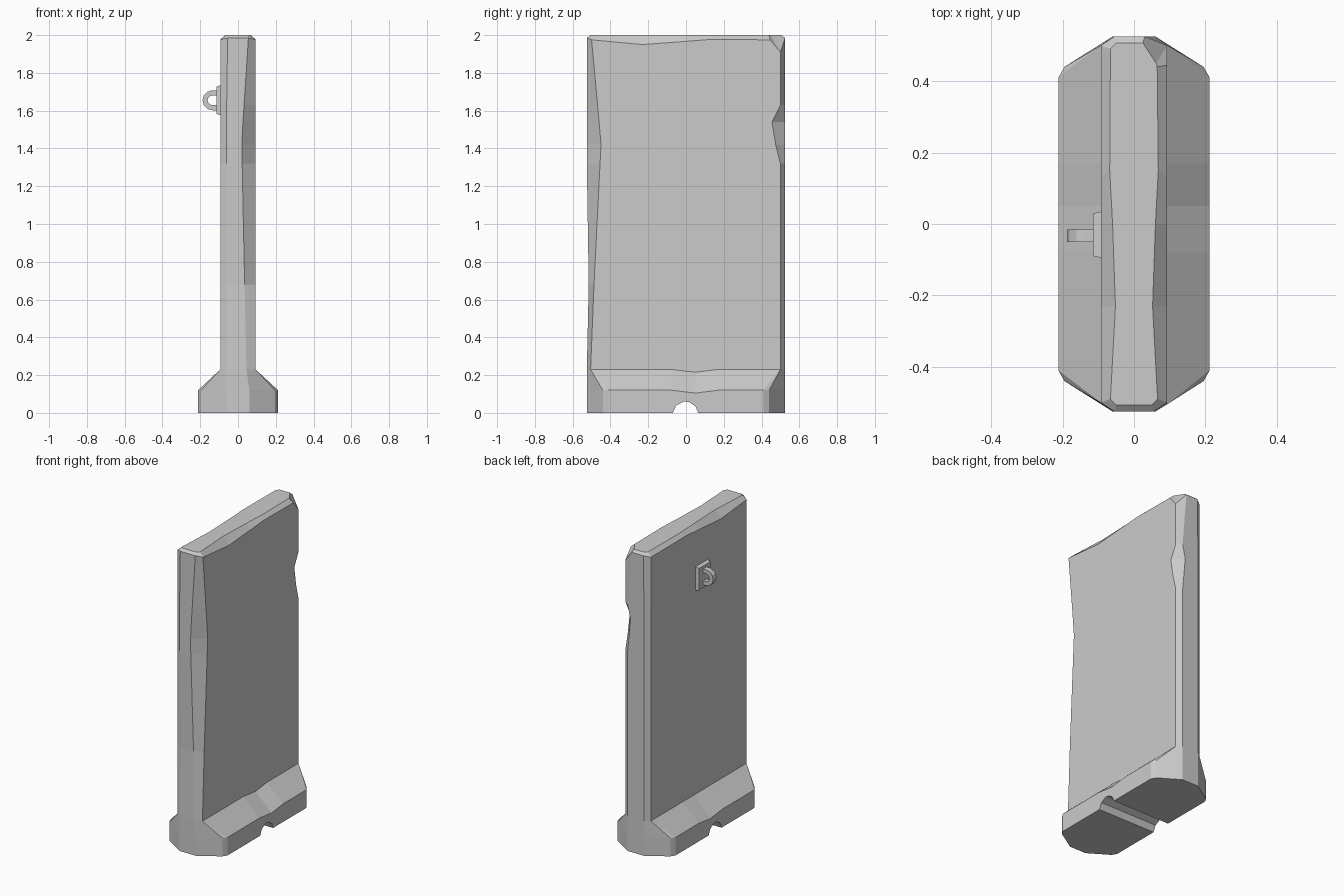
import bpy, bmesh
from math import cos, sin, pi

if "Cube" in bpy.data.objects:
    bpy.data.objects.remove(bpy.data.objects["Cube"])

HX, HY = 0.093, 0.525      # wall half thickness and half width
SIGNS = [(1, -1), (1, 1), (-1, 1), (-1, -1)]


def make_object(name, bm):
    bmesh.ops.recalc_face_normals(bm, faces=bm.faces)
    mesh = bpy.data.meshes.new(name)
    bm.to_mesh(mesh)
    bm.free()
    obj = bpy.data.objects.new(name, mesh)
    bpy.context.collection.objects.link(obj)
    return obj


def prism(name, outline, vec):
    bm = bmesh.new()
    face = bm.faces.new([bm.verts.new(p) for p in outline])
    res = bmesh.ops.extrude_face_region(bm, geom=[face])
    top = [v for v in res["geom"] if isinstance(v, bmesh.types.BMVert)]
    bmesh.ops.translate(bm, verts=top, vec=vec)
    return make_object(name, bm)


def ring(corners, mids):
    """corners: end, middle and side point per corner; mids: (y, z) or (y, z, x) on each long side."""
    out = []
    for i, ((sx, sy), pts) in enumerate(zip(SIGNS, corners)):
        pts = [(sx * x, sy * y, z) for x, y, z in pts]
        out += pts if i in (0, 2) else pts[::-1]
        if i == 0:
            out += mids[0]
        elif i == 2:
            out += mids[1][::-1]
    return out


def foot_ring(z, zmid):
    c = [(0.06, HY, z), (0.195, 0.44, z), (0.212, 0.41, z)]
    ys = (-0.08, 0.05, 0.17)
    return ring([c] * 4, [[(s * 0.212, y, zz) for y, zz in zip(ys, (z, zmid, z))] for s in (1, -1)])


def wall_ring(z, front, back, dent=0.0, ends=(HY, HY)):
    """front and back: side y and end x of the two worn corners on +x."""
    corners = []
    for i, (sy, ex) in enumerate([front, back, (0.5, 0.06), (0.5, 0.06)]):
        ey = ends[0] if i in (0, 3) else ends[1]
        corners.append([(ex, ey, z), (HX, sy, z), (HX, sy, z)])
    ys = (-0.08, 0.05, 0.17)
    return ring(corners, [[(s * HX, y, z - (dent if y == 0.05 and s > 0 else 0)) for y in ys]
                          for s in (1, -1)])


# Slab: lofted outline from the splayed foot up the worn wall
rings = [foot_ring(0, 0), foot_ring(0.12, 0.105)]
rings += [
    wall_ring(0.23, (0.505, 0.045), (0.5, 0.06), 0.015),
    wall_ring(0.68, (0.487, 0.035), (0.5, 0.06), ends=(0.515, HY)),
    wall_ring(1.32, (0.455, 0.022), (0.5, 0.06)),
    wall_ring(1.42, (0.45, 0.02), (0.475, 0.05)),
    wall_ring(1.54, (0.46, 0.026), (0.455, 0.04)),
    wall_ring(1.63, (0.468, 0.032), (0.5, 0.06)),
]
# Chipped shoulder under the top edge
plain = [(0.055, HY, 1.985), (HX, 0.5, 1.975), (HX, 0.5, 1.975)]
chipped = [(0.03, HY, 1.985), (HX, 0.5, 1.91), (HX, 0.445, 1.975)]
rings.append(ring([plain, chipped, plain, plain],
                  [[(s * HX, y, z) for y, z in ((-0.23, 1.95), (0, 1.967), (0.13, 1.977))]
                   for s in (1, -1)]))
# Top surface
cap = [(0.05, 0.507, 2.0), (0.066, 0.49, 2.0), (0.066, 0.49, 2.0)]
cap_chip = [(0.025, 0.507, 2.0), (0.062, 0.45, 2.0), (0.065, 0.44, 2.0)]
rings.append(ring([cap, cap_chip, cap, cap],
                  [[(s * x, y, 2.0) for x, y in ((0.052, -0.23), (0.06, 0), (0.068, 0.15))]
                   for s in (1, -1)]))

bm = bmesh.new()
loops = [[bm.verts.new(p) for p in r] for r in rings]
n = len(loops[0])
for a, b in zip(loops, loops[1:]):
    for i in range(n):
        j = (i + 1) % n
        bm.faces.new((a[i], a[j], b[j], b[i]))
bm.faces.new(loops[0][::-1])
bm.faces.new(loops[-1])
bmesh.ops.remove_doubles(bm, verts=bm.verts, dist=0.0005)
slab = make_object("barrier_slab", bm)

# Drain channel cut across the underside of the foot
channel = [(-0.07, -0.05), (-0.07, 0), (-0.052, 0.04), (-0.01, 0.06),
           (0.015, 0.058), (0.05, 0.035), (0.065, 0), (0.065, -0.05)]
cutter = prism("channel_cutter", [(-0.4, y, z) for y, z in channel], (0.8, 0, 0))
cutter.hide_render = True
mod = slab.modifiers.new("channel", "BOOLEAN")
mod.operation = "DIFFERENCE"
mod.solver = "EXACT"
mod.object = cutter
bpy.context.view_layer.objects.active = slab
bpy.ops.object.modifier_apply(modifier=mod.name)
bpy.data.objects.remove(cutter)

# Anchor plate on the -x face
plate = prism("anchor_plate", [(-0.09, -0.095, 1.575), (-0.09, 0.035, 1.575),
                               (-0.09, 0.035, 1.735), (-0.09, -0.095, 1.735)], (-0.025, 0, 0))
for v in plate.data.vertices:
    if v.co.x < -0.1:
        v.co.y = -0.03 + (v.co.y + 0.03) * 0.92
        v.co.z = 1.655 + (v.co.z - 1.655) * 0.9

# Lifting loop: half ring with short legs into the plate


def arc(r):
    pts = [(-0.135 - r * sin(pi * i / 6), -0.05, 1.655 + r * cos(pi * i / 6)) for i in range(7)]
    return [(-0.11, -0.05, 1.655 + r)] + pts + [(-0.11, -0.05, 1.655 - r)]


prism("lifting_loop", arc(0.053) + arc(0.026)[::-1], (0, 0.035, 0))
